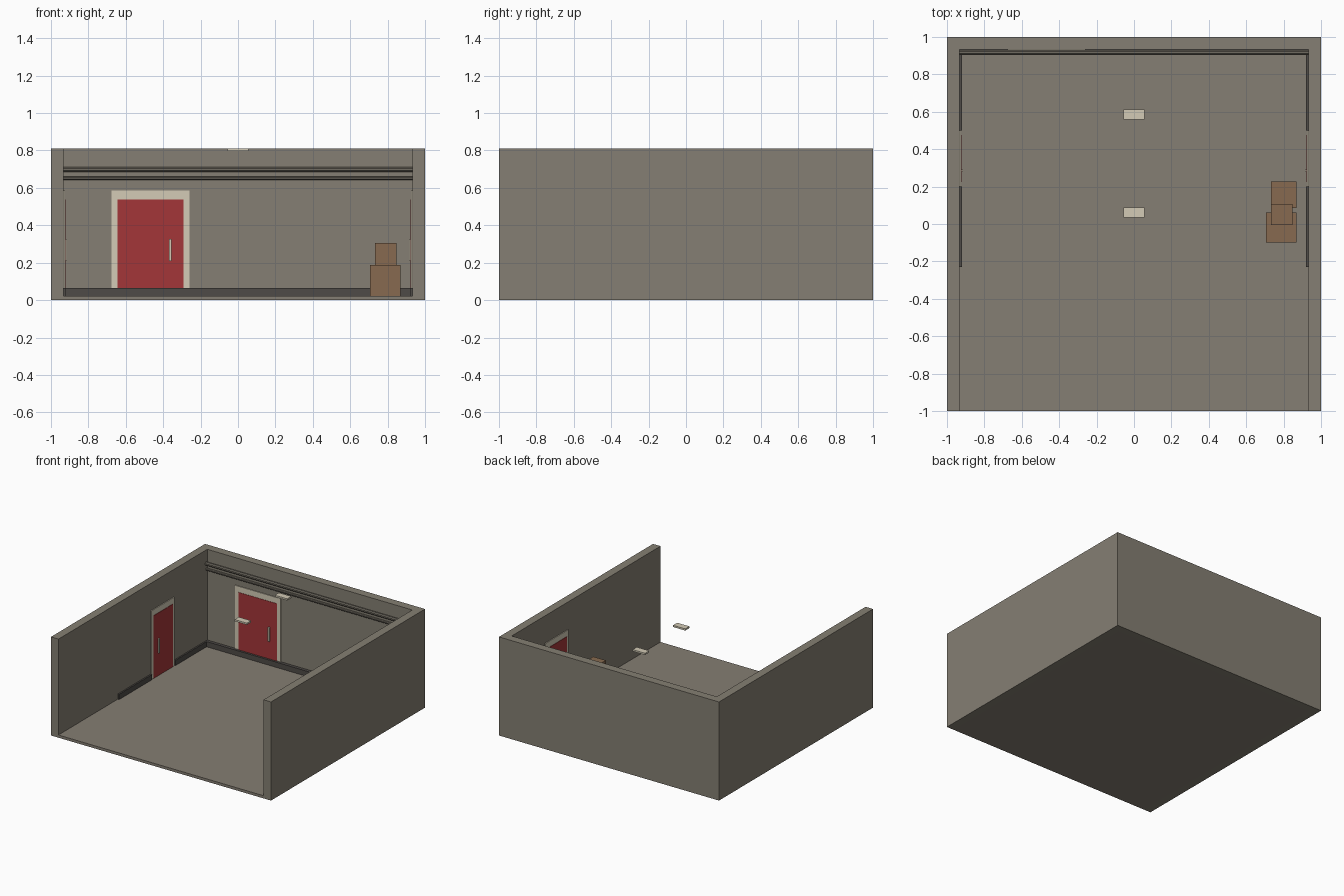
import bpy, math

if "Cube" in bpy.data.objects:
    bpy.data.objects.remove(bpy.data.objects["Cube"])


def material(name, srgb):
    m = bpy.data.materials.new(name)
    m.diffuse_color = [((c / 255 + 0.055) / 1.055) ** 2.4 for c in srgb] + [1]
    m.use_nodes = True
    m.node_tree.nodes["Principled BSDF"].inputs["Base Color"].default_value = m.diffuse_color
    return m


WALL = material("wall_grey", (133, 127, 115))
FLOOR = material("floor_grey", (133, 126, 115))
DARK = material("skirting_dark", (78, 75, 71))
PIPE = material("pipe_grey", (112, 107, 97))
RED = material("door_red", (164, 54, 56))
CREAM = material("cream", (211, 203, 182))
CARD = material("cardboard", (135, 106, 80))


def mesh_object(name, verts, faces, mat):
    me = bpy.data.meshes.new(name)
    me.from_pydata(verts, [], faces)
    me.materials.append(mat)
    ob = bpy.data.objects.new(name, me)
    bpy.context.collection.objects.link(ob)
    return ob


def prism(name, outline, z0, z1, mat):
    """Extrude a counter-clockwise outline upward."""
    n = len(outline)
    verts = [(x, y, z) for z in (z0, z1) for x, y in outline]
    faces = [tuple(range(n - 1, -1, -1)), tuple(range(n, 2 * n))]
    faces += [(i, (i + 1) % n, n + (i + 1) % n, n + i) for i in range(n)]
    return mesh_object(name, verts, faces, mat)


def box(name, x, y, z, mat):
    x, y = sorted(x), sorted(y)
    return prism(name, [(x[0], y[0]), (x[1], y[0]), (x[1], y[1]), (x[0], y[1])],
                 z[0], z[1], mat)


IN = 0.932      # inner wall face
FL = 0.022      # floor level
TOP = 0.81      # wall top

# Three-sided wall shell, open at the front, with the floor slab between
prism("walls", [(-1, -1), (-IN, -1), (-IN, IN), (IN, IN), (IN, -1),
                (1, -1), (1, 1), (-1, 1)], 0, TOP, WALL)
box("floor", (-IN, IN), (-1, IN), (0, FL), FLOOR)

# Skirting boards, broken at the side doors
box("back_skirting", (-IN, IN), (0.906, IN), (FL, 0.065), DARK)
for s, side in ((-1, "left"), (1, "right")):
    for part, y in (("front", (-0.23, 0.2)), ("rear", (0.5, 0.906))):
        box(f"{side}_{part}_skirting", (s * 0.92, s * IN), y, (FL, 0.065), DARK)


def surround(name, a, b, jamb, slab, mat):
    """Door surround: two jambs and a head; slab maps a span along the wall."""
    slab(name + "_jamb_a", (a, a + jamb), (FL, 0.585), 0, 0.006, mat)
    slab(name + "_jamb_b", (b - jamb, b), (FL, 0.585), 0, 0.006, mat)
    slab(name + "_head", (a + jamb, b - jamb), (0.537, 0.585), 0, 0.006, mat)


def door(name, a, b, jamb, handle, slab):
    surround(name + "_surround", a, b, jamb, slab, CREAM)
    slab(name + "_panel", (a + jamb, b - jamb), (FL, 0.537), 0, 0.009, RED)
    slab(name + "_handle", (handle - 0.007, handle + 0.007), (0.21, 0.327),
         0.009, 0.018, CREAM)


def back_slab(name, span, z, d0, d1, mat):
    box(name, span, (IN - d0, IN - d1), z, mat)


door("back_door", -0.675, -0.26, 0.032, -0.363, back_slab)

# Matching doors on the two side walls
for s, side in ((-1, "left"), (1, "right")):
    def side_slab(name, span, z, d0, d1, mat, s=s):
        box(name, (s * (IN - d0), s * (IN - d1)), span, z, mat)
    door(side + "_door", 0.2, 0.5, 0.024, 0.285, side_slab)

# Horizontal pipes along the back wall
for name, z, r in (("upper_pipe", 0.699, 0.0145), ("lower_pipe", 0.651, 0.010)):
    ring = [(math.cos(math.tau * (i + .5) / 8) * r,
             math.sin(math.tau * (i + .5) / 8) * r) for i in range(8)]
    ob = prism(name, ring, -IN, IN, PIPE)
    ob.rotation_euler = (0, math.pi / 2, 0)
    ob.location = (0, IN - r, z)

# Ceiling lamps
for name, y in (("front_lamp", 0.062), ("rear_lamp", 0.585)):
    box(name, (-0.056, 0.056), (y - 0.027, y + 0.027), (0.796, TOP), CREAM)

# Stacked cardboard boxes
box("large_box", (0.705, 0.868), (-0.10, 0.062), (FL, 0.187), CARD)
box("medium_box", (0.732, 0.868), (0.086, 0.227), (FL, 0.163), CARD)
box("small_box", (0.732, 0.847), (-0.005, 0.108), (0.187, 0.305), CARD)
